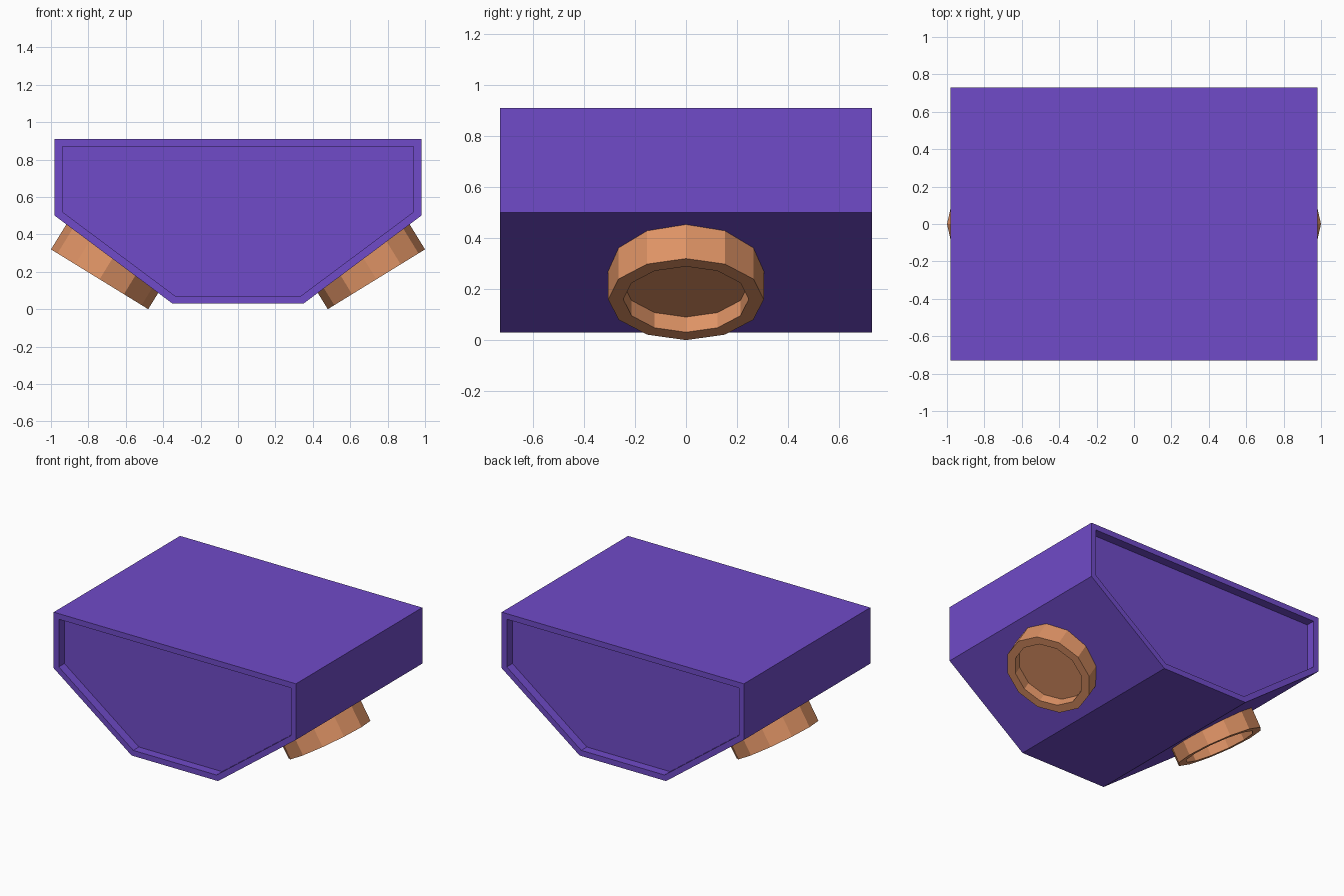
import bpy, bmesh
from mathutils import Matrix, Vector

if "Cube" in bpy.data.objects:
    bpy.data.objects.remove(bpy.data.objects["Cube"])


def material(name, color):
    m = bpy.data.materials.new(name)
    m.diffuse_color = color
    m.use_nodes = True
    m.node_tree.nodes["Principled BSDF"].inputs["Base Color"].default_value = m.diffuse_color
    return m


def make_object(name, bm, mat):
    bmesh.ops.recalc_face_normals(bm, faces=bm.faces)
    me = bpy.data.meshes.new(name)
    bm.to_mesh(me)
    bm.free()
    me.materials.append(mat)
    ob = bpy.data.objects.new(name, me)
    bpy.context.collection.objects.link(ob)
    return ob


def recess(bm, face, rim, depth):
    """Inset a face by the rim width, then sink it straight inwards."""
    normal = face.normal.copy()
    bmesh.ops.inset_individual(bm, faces=[face], thickness=rim, use_even_offset=True)
    new = bmesh.ops.extrude_discrete_faces(bm, faces=[face])["faces"][0]
    bmesh.ops.translate(bm, verts=new.verts, vec=-normal * depth)


purple = material("purple", (0.16, 0.07, 0.58, 1))
copper = material("copper", (0.73, 0.29, 0.13, 1))

# Body: six-sided profile extruded along y, recessed at both ends
profile = [(-0.98, 0.91), (-0.98, 0.50), (-0.35, 0.03),
           (0.35, 0.03), (0.98, 0.50), (0.98, 0.91)]
bm = bmesh.new()
front = bm.faces.new([bm.verts.new((x, -0.73, z)) for x, z in profile])
ext = bmesh.ops.extrude_face_region(bm, geom=[front], use_keep_orig=True)
bmesh.ops.translate(bm, vec=(0, 1.46, 0),
                    verts=[v for v in ext["geom"] if isinstance(v, bmesh.types.BMVert)])
bmesh.ops.recalc_face_normals(bm, faces=bm.faces)
bm.normal_update()
for end in [f for f in bm.faces if abs(f.normal.y) > 0.9]:
    recess(bm, end, 0.041, 0.065)
make_object("body", bm, purple)

# Thrusters: twelve-sided cups on the two sloping undersides
LENGTH = 0.18
for side, name in ((1, "right_thruster"), (-1, "left_thruster")):
    bm = bmesh.new()
    bmesh.ops.create_cone(bm, cap_ends=True, segments=12, radius1=0.305,
                          radius2=0.305, depth=LENGTH)
    bm.normal_update()
    recess(bm, max(bm.faces, key=lambda f: f.normal.z), 0.057, 0.07)
    axis = Vector((0.524 * side, 0, -0.852))
    across = Vector((0.852 * side, 0, 0.524))
    turn = Matrix((across, axis.cross(across), axis)).transposed().to_4x4()
    center = Vector((0.74 * side, 0, 0.16)) - axis * LENGTH / 2
    bmesh.ops.transform(bm, matrix=Matrix.Translation(center) @ turn, verts=bm.verts)
    make_object(name, bm, copper)
